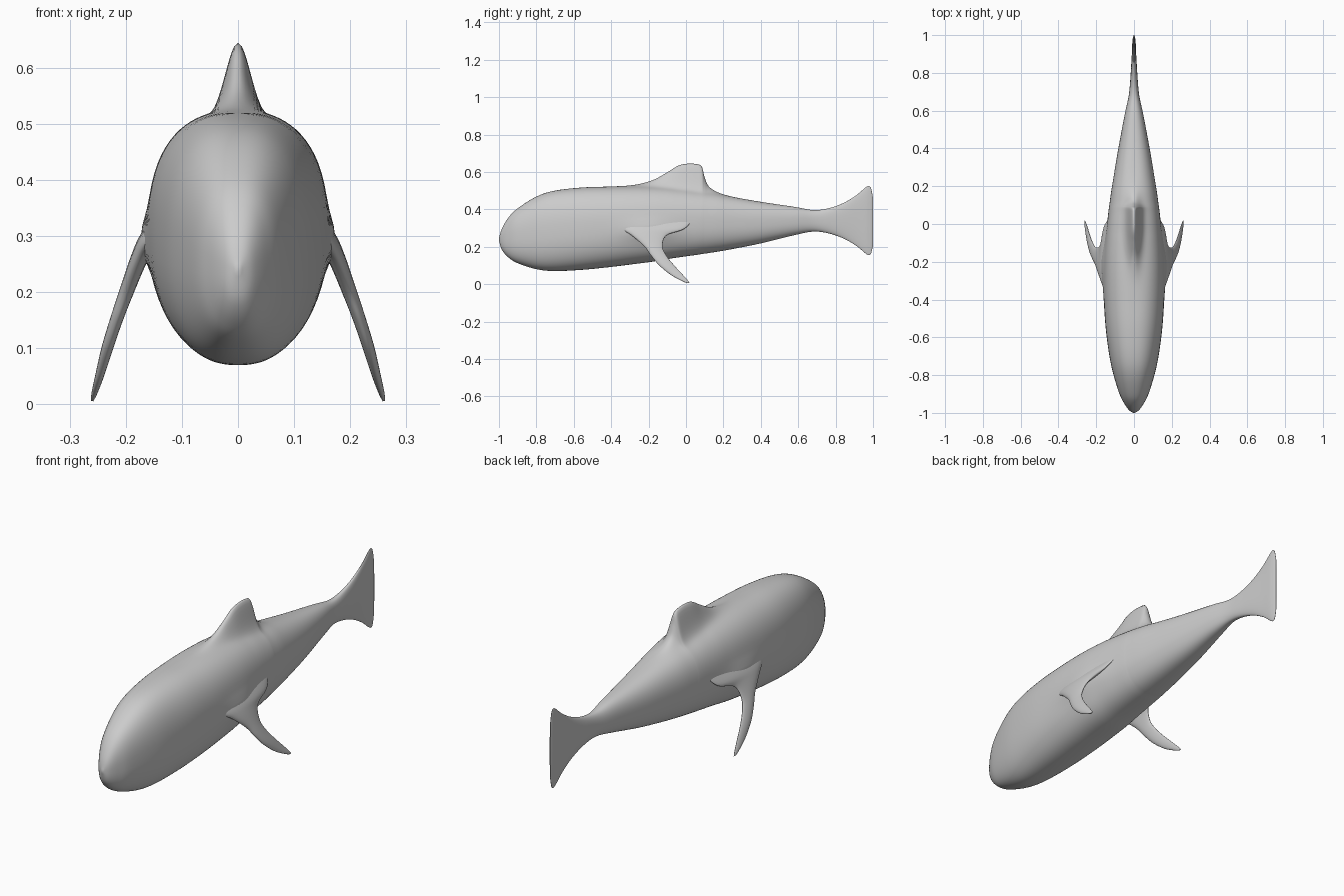
import bpy, bmesh
from math import sin, cos, pi, exp
from mathutils import Vector

if "Cube" in bpy.data.objects:
    bpy.data.objects.remove(bpy.data.objects["Cube"], do_unlink=True)

skin = bpy.data.materials.new("plain grey")
skin.use_nodes = True
skin.diffuse_color = (0.6, 0.6, 0.6, 1)
bsdf = next(n for n in skin.node_tree.nodes if n.type == 'BSDF_PRINCIPLED')
bsdf.inputs["Base Color"].default_value = skin.diffuse_color
bsdf.inputs["Roughness"].default_value = 0.6


def smooth_rows(rows, steps):
    """Run a smooth curve through every column of the station list."""
    out = []
    for i in range(len(rows) - 1):
        four = [rows[max(0, min(len(rows) - 1, i + k))] for k in (-1, 0, 1, 2)]
        for s in range(steps):
            t = s / steps
            out.append([b + 0.5 * t * (c - a + t * (2*a - 5*b + 4*c - d + t * (3*(b - c) + d - a)))
                        for a, b, c, d in zip(*four)])
    return out + [list(rows[-1])]


def loft(name, rings):
    """Skin closed rings of points into a smooth capped surface."""
    bm = bmesh.new()
    loops = [[bm.verts.new(p) for p in ring] for ring in rings]
    n = len(loops[0])
    for a, b in zip(loops, loops[1:]):
        for i in range(n):
            j = (i + 1) % n
            bm.faces.new((a[i], a[j], b[j], b[i]))
    bm.faces.new(loops[0])
    bm.faces.new(loops[-1])
    bmesh.ops.recalc_face_normals(bm, faces=bm.faces)
    for f in bm.faces:
        f.smooth = True
    mesh = bpy.data.meshes.new(name)
    bm.to_mesh(mesh)
    bm.free()
    mesh.materials.append(skin)
    obj = bpy.data.objects.new(name, mesh)
    bpy.context.collection.objects.link(obj)
    return obj


def power(v, e):
    return abs(v) ** e * (1 if v > 0 else -1)


# Body, back fin and tail: y, underside, back, half width, back fin height
body = [
    (-1, .235, .245, .004, 0), (-.985, .185, .295, .027, 0),
    (-.95, .143, .355, .052, 0), (-.9, .112, .405, .077, 0),
    (-.8, .08, .468, .108, 0), (-.7, .07, .5, .13, 0),
    (-.55, .077, .517, .15, 0), (-.4, .092, .522, .159, 0),
    (-.28, .107, .524, .16, .006), (-.18, .12, .522, .157, .033),
    (-.1, .134, .518, .151, .08), (-.04, .143, .512, .146, .122),
    (.01, .15, .507, .141, .137), (.06, .157, .5, .136, .141),
    (.085, .161, .497, .133, .13), (.098, .163, .495, .131, .082),
    (.12, .166, .491, .128, .034), (.17, .174, .483, .121, .008),
    (.25, .188, .467, .108, 0), (.4, .218, .44, .083, 0),
    (.58, .262, .413, .049, 0), (.68, .281, .396, .028, 0),
    (.76, .272, .405, .02, 0), (.84, .245, .433, .015, 0),
    (.91, .205, .475, .011, 0), (.96, .164, .517, .009, 0),
    (.978, .155, .525, .007, 0), (.99, .165, .51, .005, 0),
    (1, .21, .46, .002, 0)]

rings = []
for y, low, high, width, fin in smooth_rows(body, 5):
    ring = []
    for i in range(96):
        t = 2 * pi * i / 96
        t += 0.3 * sin(2 * t)          # gather points along the back
        x = width * power(cos(t), 0.83)
        z = (low + high) / 2 + (high - low) / 2 * power(sin(t), 0.83)
        if sin(t) > 0:
            z += fin * exp(-(x / 0.032) ** 2)
        # shoulder swelling where the flippers grow out
        swell = exp(-((y + .2) / .13) ** 2 - ((z - .29) / .05) ** 2)
        x += 0.016 * swell * x / 0.15
        ring.append((x, y, z))
    rings.append(ring)
loft("body", rings)

# Flippers: x, z, leading y, trailing y, thickness
flipper = [
    (.125, .35, -.37, .04, .03), (.157, .295, -.34, -.01, .036),
    (.176, .26, -.29, -.105, .03), (.199, .2, -.222, -.125, .025),
    (.217, .15, -.185, -.103, .022), (.233, .1, -.143, -.063, .02),
    (.247, .05, -.082, -.017, .015), (.256, .02, -.028, .01, .01),
    (.26, .006, .003, .02, .004)]
stations = smooth_rows(flipper, 6)

for side, label in ((1, "left"), (-1, "right")):
    rings = []
    for k, (x, z, front, back, thick) in enumerate(stations):
        a, b = stations[max(k - 1, 0)], stations[min(k + 1, len(stations) - 1)]
        span = Vector((b[0] - a[0], 0, b[1] - a[1])).normalized()
        out = Vector((-span.z, 0, span.x))
        ring = []
        for i in range(28):
            t = 2 * pi * i / 28
            p = Vector((x, (front + back) / 2 - (back - front) / 2 * cos(t), z))
            p += out * (thick / 2 * sin(t) * (1 + 0.25 * cos(t)))
            ring.append((side * p.x, p.y, max(p.z, 0)))
        rings.append(ring)
    loft(label + "_flipper", rings)
